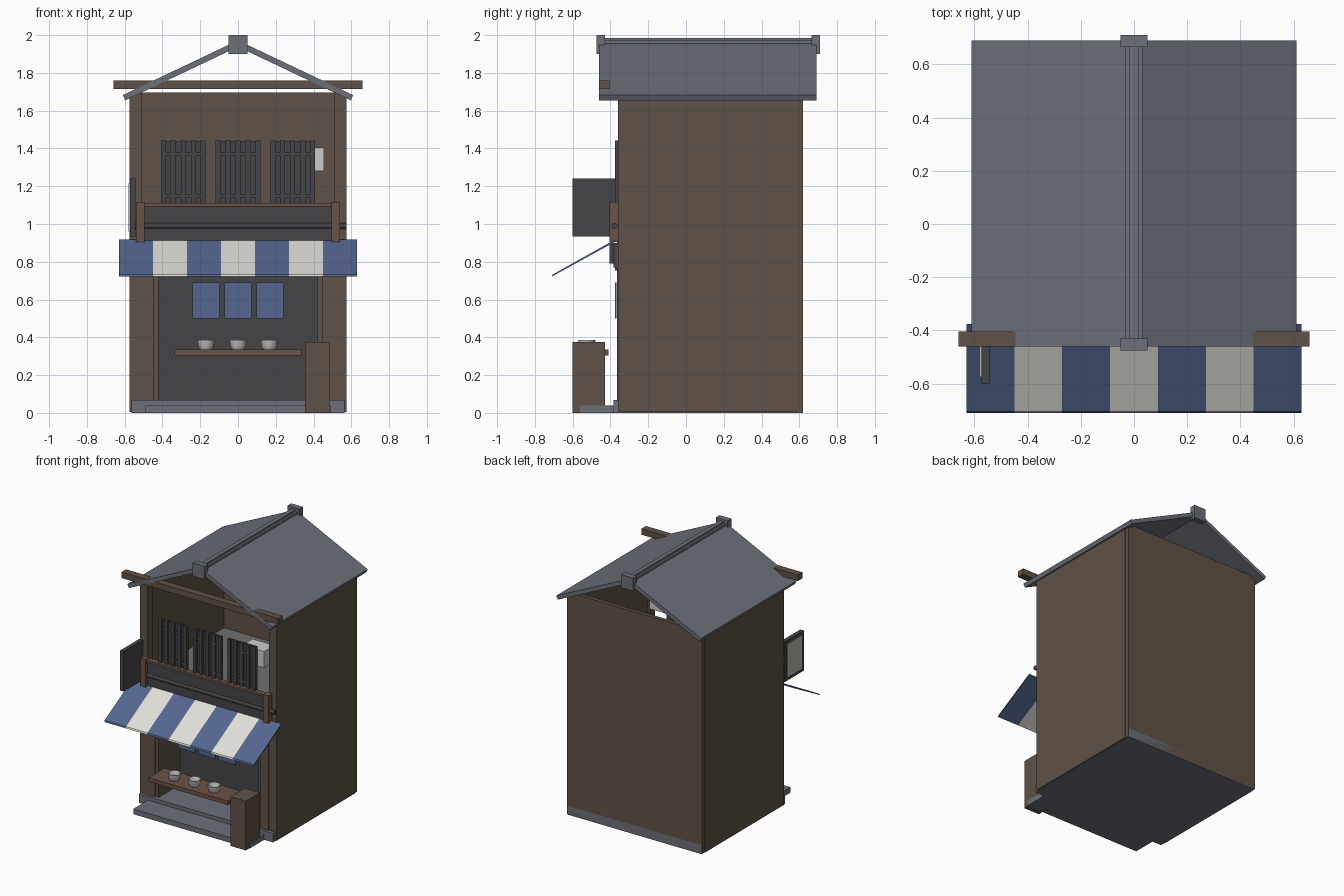
import bpy, bmesh, math
from mathutils import Vector

if "Cube" in bpy.data.objects:
    bpy.data.objects.remove(bpy.data.objects["Cube"])


def mat(name, r, g, b):
    m = bpy.data.materials.new(name)
    m.diffuse_color = (r, g, b, 1)
    m.use_nodes = True
    m.node_tree.nodes["Principled BSDF"].inputs["Base Color"].default_value = m.diffuse_color
    return m


BROWN = mat("timber", 0.115, 0.085, 0.063)
WARM = mat("warm_wood", 0.15, 0.085, 0.06)
DARK = mat("charcoal", 0.06, 0.058, 0.065)
SLATE = mat("slate", 0.15, 0.16, 0.19)
GREY = mat("floor_grey", 0.16, 0.16, 0.16)
BLUE = mat("indigo", 0.09, 0.135, 0.28)
CREAM = mat("cream", 0.75, 0.74, 0.70)
WHITE = mat("white", 0.8, 0.8, 0.8)
PAPER = mat("paper", 0.5, 0.48, 0.42)


def finish(name, bm, m):
    bmesh.ops.recalc_face_normals(bm, faces=bm.faces)
    me = bpy.data.meshes.new(name)
    bm.to_mesh(me)
    bm.free()
    ob = bpy.data.objects.new(name, me)
    bpy.context.collection.objects.link(ob)
    me.materials.append(m)
    return ob


def prism(name, pts, sweep, m):
    # extrude a closed outline of 3D points along a vector
    bm = bmesh.new()
    f = bm.faces.new([bm.verts.new(p) for p in pts])
    ex = bmesh.ops.extrude_face_region(bm, geom=[f])
    vs = [v for v in ex["geom"] if isinstance(v, bmesh.types.BMVert)]
    bmesh.ops.translate(bm, verts=vs, vec=Vector(sweep))
    return finish(name, bm, m)


def box(name, x0, x1, y0, y1, z0, z1, m):
    return prism(name, [(x0, y0, z0), (x1, y0, z0), (x1, y1, z0), (x0, y1, z0)],
                 (0, 0, z1 - z0), m)


def pair(name, x0, x1, *rest):
    # mirrored left and right boxes
    box(name + "_right", x0, x1, *rest)
    box(name + "_left", -x1, -x0, *rest)


# foundation, step and floors
box("foundation", -0.565, 0.565, -0.385, 0.62, 0, 0.068, SLATE)
box("front_step", -0.49, 0.49, -0.56, -0.38, 0, 0.04, SLATE)
box("upper_floor", -0.53, 0.53, -0.35, 0.59, 0.93, 0.97, GREY)

# walls and posts
pair("side_wall", 0.53, 0.575, -0.30, 0.59, 0.005, 1.685, BROWN)
box("back_wall", -0.57, 0.57, 0.59, 0.62, 0.005, 1.695, BROWN)
pair("corner_post", 0.512, 0.575, -0.36, -0.30, 0.005, 1.69, BROWN)
pair("door_post", 0.445, 0.512, -0.365, -0.30, 0.068, 0.93, BROWN)
pair("door_jamb", 0.42, 0.445, -0.355, -0.10, 0.068, 0.93, BROWN)
box("shop_back_panel", -0.445, 0.445, -0.10, -0.08, 0.068, 0.93, DARK)
box("door_lintel", -0.51, 0.51, -0.385, -0.345, 0.77, 0.90, DARK)

# roof slabs, ridge and end caps
for s, side in ((1, "right"), (-1, "left")):
    prism("roof_slab_" + side,
          [(0, -0.46, 1.972), (s * 0.61, -0.46, 1.682), (s * 0.597, -0.46, 1.655), (0, -0.46, 1.938)],
          (0, 1.15, 0), SLATE)
box("ridge_base", -0.032, 0.032, -0.455, 0.685, 1.94, 1.972, SLATE)
box("ridge_top", -0.016, 0.016, -0.455, 0.685, 1.96, 1.986, SLATE)
box("ridge_cap_front", -0.05, 0.05, -0.475, -0.43, 1.90, 2.0, SLATE)
box("ridge_cap_back", -0.05, 0.05, 0.665, 0.71, 1.90, 2.0, SLATE)
box("eave_beam", -0.66, 0.66, -0.46, -0.405, 1.715, 1.76, BROWN)

# upper lattice windows
for i in (-1, 0, 1):
    c = i * 0.29
    box("window_panel", c - 0.118, c + 0.118, -0.358, -0.35, 1.0, 1.44, DARK)
    for k in range(5):
        x = c - 0.108 + k * 0.054
        if k in (0, 4):
            x = c + (0.105 if k else -0.105)
        box("lattice_bar", x - 0.013, x + 0.013, -0.375, -0.356, 1.0, 1.442, DARK)
    for z in (1.15, 1.37):
        box("lattice_rail", c - 0.118, c + 0.118, -0.37, -0.356, z - 0.009, z + 0.009, DARK)

# inner wall unit behind the window
box("white_unit", 0.27, 0.455, -0.335, -0.21, 1.28, 1.405, WHITE)

# fascia board with trim and end posts
box("fascia_board", -0.51, 0.51, -0.385, -0.355, 0.905, 1.10, DARK)
box("fascia_trim", -0.51, 0.51, -0.395, -0.355, 1.093, 1.11, WARM)
pair("fascia_post", 0.495, 0.54, -0.405, -0.355, 0.905, 1.117, WARM)

# awning roller
bm = bmesh.new()
bmesh.ops.create_cone(bm, cap_ends=True, segments=12, radius1=0.016, radius2=0.016, depth=1.15)
for v in bm.verts:
    v.co = Vector((v.co.z, v.co.x - 0.378, v.co.y + 0.99))
finish("awning_roller", bm, DARK)

# striped awning
pair("awning_bracket", 0.46, 0.49, -0.405, -0.38, 0.79, 0.90, DARK)
for i in range(7):
    x = -0.63 + i * 0.18
    prism("awning_stripe",
          [(x, -0.375, 0.918), (x, -0.705, 0.733), (x, -0.71, 0.722), (x, -0.375, 0.906)],
          (0.18, 0, 0), CREAM if i % 2 else BLUE)

# door curtain
for c in (-0.17, 0, 0.17):
    box("curtain_panel", c - 0.072, c + 0.072, -0.375, -0.368, 0.50, 0.69, BLUE)
box("curtain_rod", -0.445, 0.445, -0.376, -0.366, 0.755, 0.77, DARK)

# counter with bowls and stand
box("counter_shelf", -0.335, 0.335, -0.60, -0.41, 0.305, 0.335, WARM)
box("menu_stand", 0.355, 0.485, -0.60, -0.43, 0, 0.375, BROWN)
for c in (-0.17, 0, 0.165):
    # bowl profile revolved around its centre
    bm = bmesh.new()
    prof = [(0, 0.335), (0.03, 0.335), (0.04, 0.35), (0.046, 0.387), (0.041, 0.387), (0.033, 0.355), (0, 0.35)]
    vs = [bm.verts.new((c + r, -0.525, z)) for r, z in prof]
    es = [bm.edges.new(p) for p in zip(vs, vs[1:])]
    bmesh.ops.spin(bm, geom=vs + es, cent=(c, -0.525, 0), axis=(0, 0, 1),
                   angle=math.tau, steps=20)
    bmesh.ops.remove_doubles(bm, verts=bm.verts, dist=0.0005)
    ob = finish("bowl", bm, WHITE)
    bpy.context.view_layer.objects.active = ob
    ob.select_set(True)
    bpy.ops.object.shade_smooth_by_angle(angle=math.radians(35))
    ob.select_set(False)

# projecting side sign with bracket
box("side_sign_frame", -0.573, -0.543, -0.60, -0.37, 0.935, 1.24, DARK)
box("side_sign_panel", -0.58, -0.57, -0.575, -0.395, 0.96, 1.215, PAPER)
box("side_sign_bracket", -0.57, -0.545, -0.40, -0.35, 1.08, 1.11, DARK)
